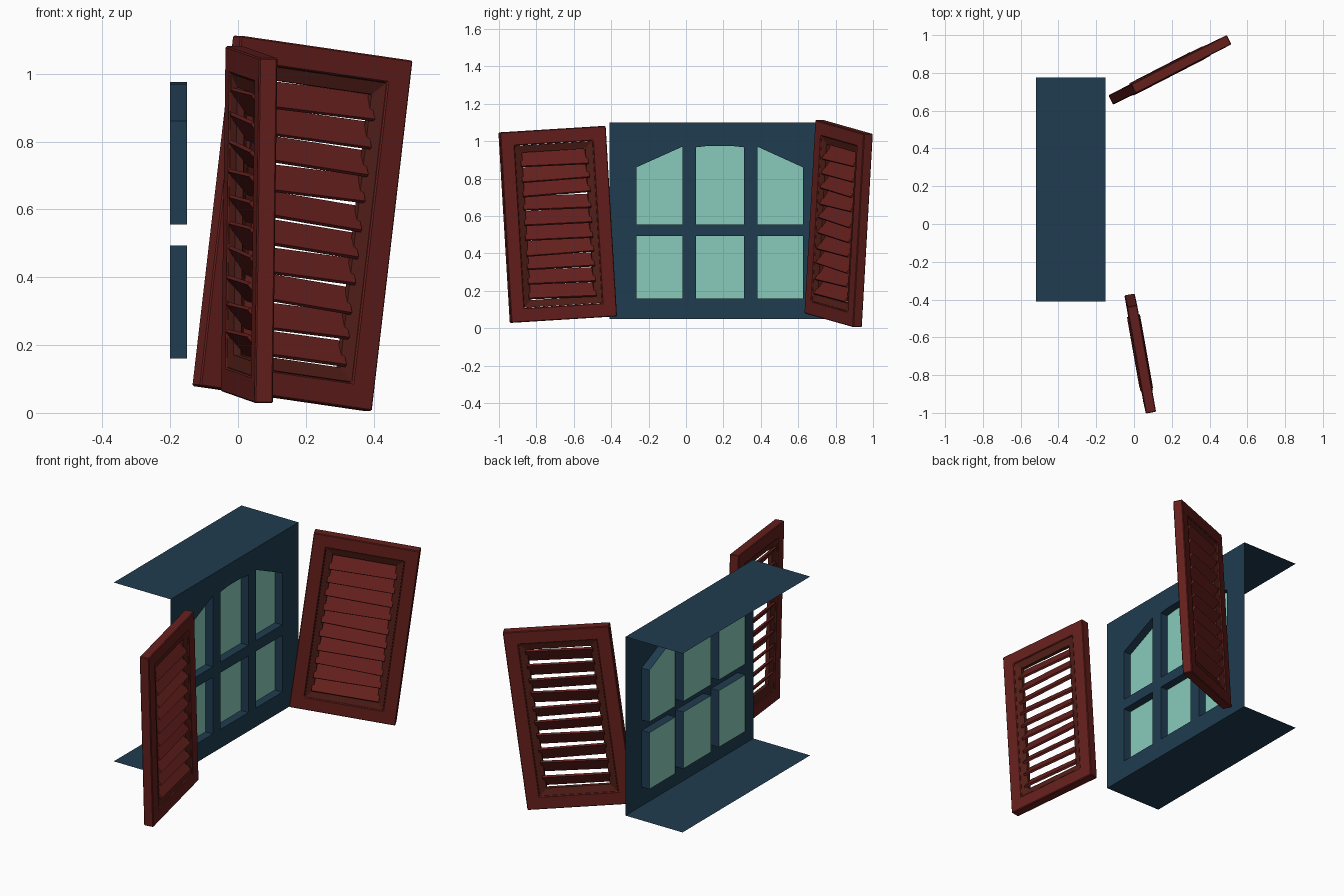
import bpy, bmesh, math, random
from mathutils import Vector, Matrix

if "Cube" in bpy.data.objects:
    bpy.data.objects.remove(bpy.data.objects["Cube"])

random.seed(4)


def material(name, rgb):
    m = bpy.data.materials.new(name)
    m.diffuse_color = (*rgb, 1)
    m.use_nodes = True
    m.node_tree.nodes["Principled BSDF"].inputs["Base Color"].default_value = m.diffuse_color
    return m


BLUE = material("blue_paint", (0.014, 0.045, 0.08))
GLASS = material("green_glass", (0.25, 0.6, 0.5))
RED = material("red_paint", (0.13, 0.014, 0.012))
BROWN = material("dark_red_paint", (0.085, 0.013, 0.009))


def finish(bm, name, mat, matrix=None, normals=True):
    if normals:
        bmesh.ops.recalc_face_normals(bm, faces=bm.faces)
    me = bpy.data.meshes.new(name)
    bm.to_mesh(me)
    bm.free()
    me.materials.append(mat)
    ob = bpy.data.objects.new(name, me)
    bpy.context.collection.objects.link(ob)
    if matrix:
        ob.matrix_world = matrix
    return ob


# ---- Window: wall sheet with six recessed panes, top and bottom plates ----
XF, XB, XEND = -0.15, -0.20, -0.52
Y0, Y1, Z0, Z1 = -0.41, 0.775, 0.05, 1.10
columns = [(-0.265, -0.02), (0.053, 0.31), (0.383, 0.625)]
tops = [
    [(0.625, 0.86), (0.383, 0.97)],
    [(0.31, 0.967), (0.24, 0.975), (0.123, 0.975), (0.053, 0.967)],
    [(-0.02, 0.97), (-0.265, 0.86)],
]
panes = [[(a, 0.16), (b, 0.16), (b, 0.493), (a, 0.493)] for a, b in columns]
for (a, b), top in zip(columns, (tops[2], tops[1], tops[0])):
    panes.append([(a, 0.555), (b, 0.555)] + top)


def loop(bm, pts, x):
    vs = [bm.verts.new((x, y, z)) for y, z in pts]
    return vs, [bm.edges.new((vs[i - 1], vs[i])) for i in range(len(vs))]


wall = bmesh.new()
edges = loop(wall, [(Y0, Z0), (Y1, Z0), (Y1, Z1), (Y0, Z1)], XF)[1]
for p in panes:
    edges += loop(wall, p, XF)[1]
bmesh.ops.triangle_fill(wall, use_beauty=True, edges=edges, normal=(1, 0, 0))
finish(wall, "window_wall", BLUE)

reveals, glass = bmesh.new(), bmesh.new()
for p in panes:
    f = loop(reveals, p, XF)[0]
    b = loop(reveals, p, XB)[0]
    for i in range(len(p)):
        reveals.faces.new((f[i - 1], b[i - 1], b[i], f[i]))
    glass.faces.new(loop(glass, p, XB + 0.002)[0])
finish(reveals, "pane_reveals", BLUE, normals=False)
finish(glass, "glass_panes", GLASS, normals=False)

for name, z in (("top_plate", Z1), ("bottom_plate", Z0)):
    bm = bmesh.new()
    bm.faces.new([bm.verts.new(c) for c in
                  ((XEND, Y0, z), (XF, Y0, z), (XF, Y1, z), (XEND, Y1, z))])
    finish(bm, name, BLUE, normals=False)


# ---- Shutters: outer frame, sloped inner frame, tilted slats ----
def ring(name, mat, matrix, outer, inner, t_out, t_in):
    """Rectangular frame; thickness may differ at outer and inner rims."""
    bm = bmesh.new()
    rows = []
    for (w, h), t in ((outer, t_out), (inner, t_in)):
        for s in (1, -1):
            rows.append([bm.verts.new((x * w / 2, y * h / 2, s * t / 2))
                         for x, y in ((-1, -1), (1, -1), (1, 1), (-1, 1))])
    order = [rows[0], rows[2], rows[3], rows[1]]
    for k in range(4):
        a, b = order[k], order[(k + 1) % 4]
        for i in range(4):
            bm.faces.new((a[i - 1], a[i], b[i], b[i - 1]))
    return finish(bm, name, mat, matrix)


def shutter(side, centre, u, v, w, h):
    u = Vector(u).normalized()
    n = u.cross(Vector(v)).normalized()
    v = n.cross(u)
    m = Matrix((u, v, n)).transposed().to_4x4()
    m.translation = centre
    rail, lip, gap = 0.075, 0.04, 0.003
    iw, ih = w - 2 * rail, h - 2 * rail
    frame = ring(side + "_shutter_frame", RED, m, (w, h), (iw, ih), 0.055, 0.055)
    bev = frame.modifiers.new("soft_edges", 'BEVEL')
    bev.width, bev.segments = 0.004, 1
    ow, oh = iw - 2 * lip, ih - 2 * lip
    ring(side + "_shutter_inner_frame", BROWN, m,
         (iw - gap, ih - gap), (ow, oh), 0.046, 0.022)
    # louvre slats, front edge low, each slightly crooked
    bm = bmesh.new()
    count = 10
    for i in range(count):
        y = -oh / 2 + oh / count * (i + 0.5)
        tilt = math.radians(52 + random.uniform(-5, 5))
        roll = math.radians(random.uniform(-1.5, 1.5))
        mat = (Matrix.Translation((0, y, 0)) @ Matrix.Rotation(roll, 4, 'Z')
               @ Matrix.Rotation(tilt, 4, 'X')
               @ Matrix.Diagonal((ow + 0.02, 0.012, 0.092, 1)))
        bmesh.ops.create_cube(bm, size=1, matrix=mat)
    # louvres lean so the front (+Z) edge is lowest
    finish(bm, side + "_shutter_slats", RED, m)


shutter("left", (0.033, -0.686, 0.555), (-0.100, 0.565, 0.035),
        (0.012, -0.053, 1.0), 0.575, 1.02)
shutter("right", (0.19, 0.816, 0.559), (0.515, 0.265, -0.075),
        (0.113, 0.055, 1.02), 0.575, 1.042)
